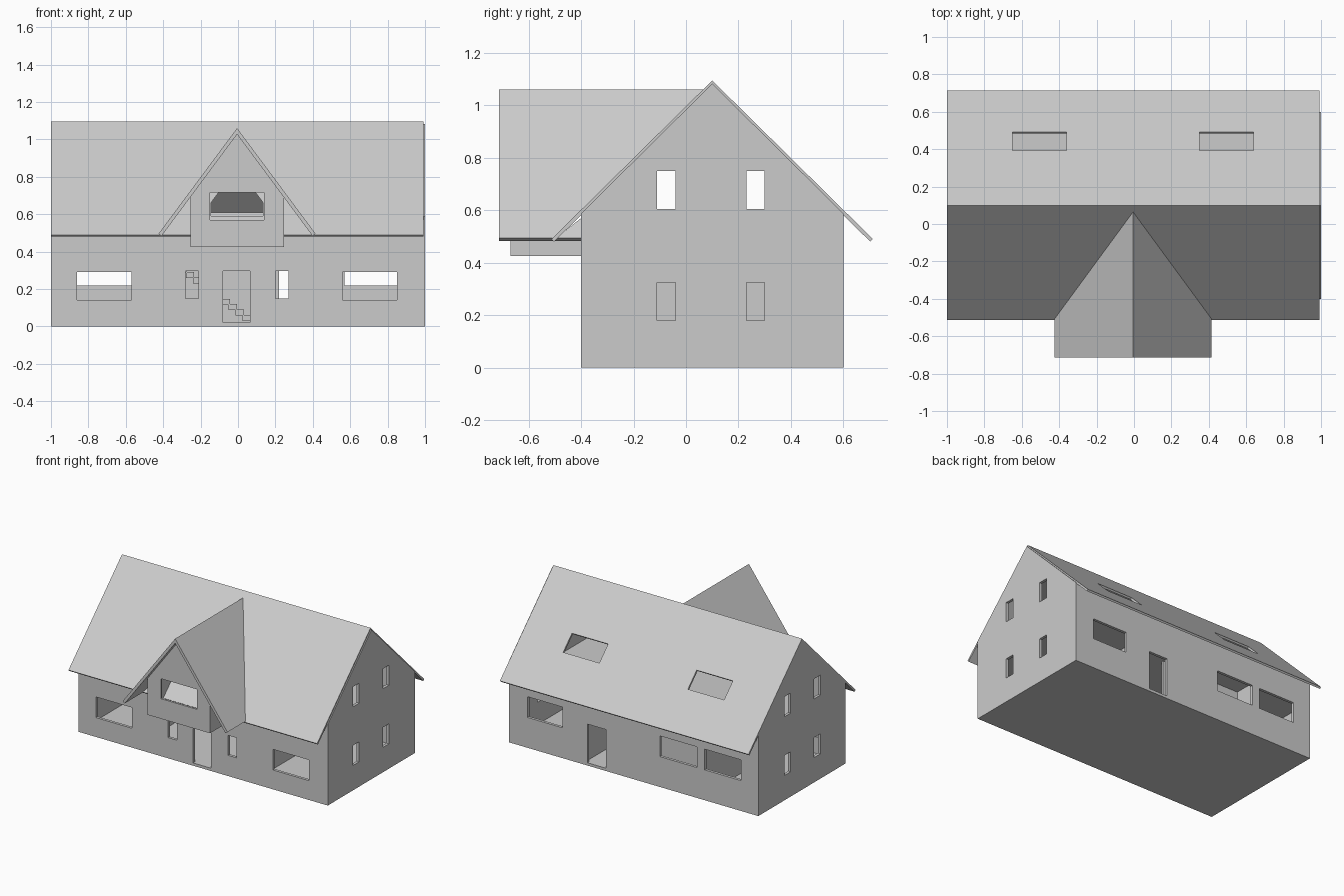
import bpy, bmesh
from mathutils import Vector

if "Cube" in bpy.data.objects:
    bpy.data.objects.remove(bpy.data.objects["Cube"])


def add_prism(bm, pts, axis, a, b):
    """Extrude a 2D profile along x (profile y,z) or y (profile x,z)."""
    def place(p, t):
        return Vector((t, p[0], p[1])) if axis == 'x' else Vector((p[0], t, p[1]))
    lo = [bm.verts.new(place(p, a)) for p in pts]
    hi = [bm.verts.new(place(p, b)) for p in pts]
    bm.faces.new(lo)
    bm.faces.new(hi)
    n = len(pts)
    for i in range(n):
        j = (i + 1) % n
        bm.faces.new((lo[i], lo[j], hi[j], hi[i]))


def finish(bm, name):
    bmesh.ops.recalc_face_normals(bm, faces=bm.faces)
    me = bpy.data.meshes.new(name)
    bm.to_mesh(me)
    bm.free()
    ob = bpy.data.objects.new(name, me)
    bpy.context.collection.objects.link(ob)
    return ob


def prism(name, pts, axis, a, b):
    bm = bmesh.new()
    add_prism(bm, pts, axis, a, b)
    return finish(bm, name)


def boxes(name, items):
    """Each item is (x0, x1, y0, y1, z0, z1)."""
    bm = bmesh.new()
    for x0, x1, y0, y1, z0, z1 in items:
        add_prism(bm, [(y0, z0), (y1, z0), (y1, z1), (y0, z1)], 'x', x0, x1)
    return finish(bm, name)


def cut(ob, *cutters):
    """Subtract the cutters, bake the result and remove them."""
    for c in cutters:
        c.hide_render = True
        m = ob.modifiers.new('cut', 'BOOLEAN')
        m.operation = 'DIFFERENCE'
        m.solver = 'EXACT'
        m.object = c
    dg = bpy.context.evaluated_depsgraph_get()
    me = bpy.data.meshes.new_from_object(ob.evaluated_get(dg))
    ob.modifiers.clear()
    ob.data = me
    for c in cutters:
        bpy.data.objects.remove(c)


T = 0.02                                   # wall thickness
SIDE_Y = [(-0.11, -0.04), (0.23, 0.30)]    # gable window positions


def side_windows(z0, z1):
    return [(s - 0.1, s + 0.1, y0, y1, z0, z1) for s in (-1, 1) for y0, y1 in SIDE_Y]


# Ground floor shell with doors, windows and stairwell
ground = boxes('ground_floor', [(-1, 1, -0.4, 0.6, 0, 0.43)])
front = [(-0.86, -0.57, 0.14, 0.29), (0.56, 0.85, 0.14, 0.29),
         (-0.28, -0.21, 0.15, 0.295), (0.20, 0.27, 0.15, 0.295),
         (-0.08, 0.065, 0.02, 0.295)]
back = [(0.57, 0.85, 0.22, 0.37), (-0.51, -0.21, 0.22, 0.37),
        (-0.86, -0.57, 0.22, 0.37), (0.22, 0.37, 0.02, 0.30)]
holes = [(x0, x1, -0.5, -0.3, z0, z1) for x0, x1, z0, z1 in front]
holes += [(x0, x1, 0.5, 0.7, z0, z1) for x0, x1, z0, z1 in back]
holes += side_windows(0.18, 0.325)
cut(ground,
    boxes('room', [(-1 + T, 1 - T, -0.4 + T, 0.6 - T, T, 0.41)]),
    boxes('openings', holes),
    boxes('stairwell', [(-0.5, -0.1, 0.2, 0.38, 0.38, 0.5)]))

# Interior partitions and open stair
boxes('partition_right', [(0.39, 0.405, -0.38, 0.58, T, 0.41)])
boxes('partition_left', [(-0.55, -0.535, -0.38, 0.58, T, 0.41)])
boxes('partition_back', [(-0.535, 0.1, 0.4, 0.415, T, 0.41)])
boxes('stairs', [(0.025 - i * 0.038, 0.07 - i * 0.038, 0.2, 0.38,
                  0.03 + i * 0.0285, 0.062 + i * 0.0285) for i in range(14)])

# Upper floor: knee walls and gable ends
upper = prism('upper_walls', [(-0.4, 0.43), (0.6, 0.43), (0.6, 0.588),
                              (0.1, 1.083), (-0.4, 0.588)], 'x', -1, 1)
cut(upper,
    boxes('attic_room', [(-1 + T, 1 - T, -0.4 + T, 0.6 - T, 0.4, 1.3)]),
    boxes('gable_openings', side_windows(0.605, 0.75)))
boxes('attic_ceiling', [(-0.98, 0.98, -0.12, 0.32, 0.845, 0.86)])

# Main roof with two skylights cut square to the slope and a dormer opening
roof = prism('main_roof', [(-0.513, 0.49), (0.1, 1.095), (0.713, 0.49),
                           (0.703, 0.48), (0.1, 1.075), (-0.503, 0.48)], 'x', -1, 0.993)
sky = bmesh.new()
for x0, x1 in ((-0.65, -0.36), (0.35, 0.64)):
    add_prism(sky, [(0.34, 0.755), (0.44, 0.855), (0.54, 0.755), (0.44, 0.655)], 'x', x0, x1)
cut(roof, finish(sky, 'skylights'),
    prism('dormer_passage', [(-0.145, 0.59), (0.135, 0.59), (0.135, 0.66),
                             (-0.005, 0.85), (-0.145, 0.66)], 'y', -0.6, 0.05))

# Region under the main roof, removed from dormer parts
UNDER = [(-0.508, 0.485), (0.1, 1.086), (0.1, 0.3), (-0.4, 0.3), (-0.4, 0.57)]

# Dormer walls, floor and window
C = -0.005
dormer = prism('dormer_walls', [(C - 0.25, 0.425), (C + 0.25, 0.425), (C + 0.25, 0.703),
                                (C, 1.045), (C - 0.25, 0.703)], 'y', -0.67, 0.09)
cut(dormer,
    boxes('dormer_room', [(C - 0.235, C + 0.235, -0.655, 0.2, 0.44, 1.2)]),
    boxes('dormer_window', [(-0.15, 0.14, -0.75, -0.6, 0.57, 0.715)]),
    prism('under_roof', UNDER, 'x', -1.1, 1.1))

# Dormer roof trimmed to the main slope
droof = prism('dormer_roof', [(C - 0.42, 0.495), (C, 1.06), (C + 0.42, 0.495),
                              (C + 0.404, 0.483), (C, 1.027), (C - 0.404, 0.483)],
              'y', -0.713, 0.09)
cut(droof, prism('under_roof', UNDER, 'x', -1.1, 1.1))
